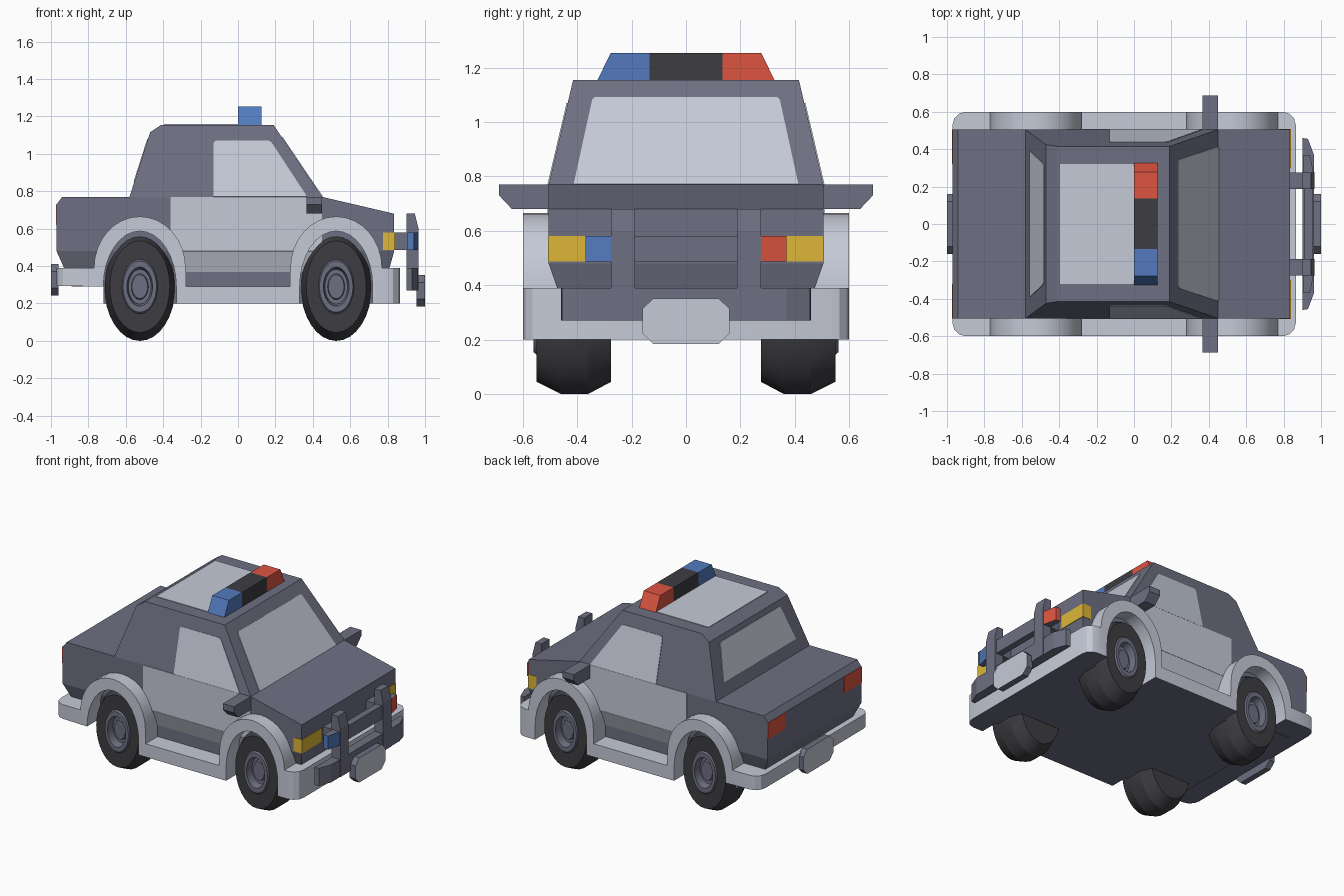
import bpy, bmesh, math
from mathutils import Vector

if "Cube" in bpy.data.objects:
    bpy.data.objects.remove(bpy.data.objects["Cube"])


def material(name, r, g, b):
    m = bpy.data.materials.new(name)
    m.diffuse_color = (r, g, b, 1)
    m.use_nodes = True
    m.node_tree.nodes["Principled BSDF"].inputs["Base Color"].default_value = m.diffuse_color
    return m


SLATE = material("slate paint", 0.155, 0.162, 0.225)
LIGHT = material("light grey", 0.56, 0.59, 0.68)
BLACK = material("black rubber", 0.047, 0.045, 0.053)
BLUE = material("blue lamp", 0.084, 0.195, 0.515)
RED = material("red lamp", 0.73, 0.09, 0.053)
YELLOW = material("yellow lamp", 0.72, 0.47, 0.04)


def finish(name, bm, mats, rule=None, smooth=None):
    bmesh.ops.recalc_face_normals(bm, faces=bm.faces)
    bm.normal_update()
    if rule:
        for f in bm.faces:
            f.material_index = rule(f)
    me = bpy.data.meshes.new(name)
    bm.to_mesh(me)
    bm.free()
    for m in mats:
        me.materials.append(m)
    ob = bpy.data.objects.new(name, me)
    bpy.context.collection.objects.link(ob)
    if smooth:
        bpy.context.view_layer.objects.active = ob
        ob.select_set(True)
        bpy.ops.object.shade_smooth_by_angle(angle=math.radians(smooth))
        ob.select_set(False)
    return ob


def loft_mesh(a, b):
    """Solid between two matching rings of points."""
    bm = bmesh.new()
    va, vb = [bm.verts.new(p) for p in a], [bm.verts.new(p) for p in b]
    bm.faces.new(va)
    bm.faces.new(vb)
    for i in range(len(a)):
        j = (i + 1) % len(a)
        bm.faces.new((va[i], va[j], vb[j], vb[i]))
    return bm


def side_prism(name, prof, y0, y1, mat):
    """Side (x, z) profile; y0 and y1 are functions of z."""
    return finish(name, loft_mesh([(x, y0(z), z) for x, z in prof],
                                  [(x, y1(z), z) for x, z in prof]), [mat])


def box(name, x, y, z, mat):
    ring = [(x[0], y[0]), (x[1], y[0]), (x[1], y[1]), (x[0], y[1])]
    return finish(name, loft_mesh([(p, q, z[0]) for p, q in ring],
                                  [(p, q, z[1]) for p, q in ring]), [mat])


def sheet(name, pts, mat):
    """Thin plate lying on a surface."""
    bm = bmesh.new()
    f = bm.faces.new([bm.verts.new(p) for p in pts])
    f.normal_update()
    n = f.normal * 0.004
    bm.free()
    return finish(name, loft_mesh([Vector(p) - n for p in pts],
                                  [Vector(p) + n for p in pts]), [mat])


def arc(cx, cz, rx, rz, a0, a1, n=16):
    return [(cx + rx * math.cos(math.radians(a0 + (a1 - a0) * i / n)),
             cz + rz * math.sin(math.radians(a0 + (a1 - a0) * i / n))) for i in range(n + 1)]


# half widths of the body at a height
def lower_y(z): return 0.505 - (0.48 - z) * 0.35
def upper_y(z): return 0.505
def cabin_y(z): return 0.505 - (z - 0.77) * 0.234
def neg(f): return lambda z: -f(z)


# body shell in three bands
for name, prof, fy in (
    ("lower_body", [(-.97, .48), (-.93, .39), (-.89, .29), (.785, .29), (.81, .39), (.835, .48)], lower_y),
    ("upper_body", [(-.97, .48), (-.97, .73), (-.94, .77), (.45, .77), (.835, .68), (.835, .48)], upper_y),
    ("cabin", [(-.58, .77), (-.47, 1.115), (-.41, 1.155), (.19, 1.155), (.45, .77)], cabin_y),
):
    side_prism(name, prof, neg(fy), fy, SLATE)
box("underbody", (-.72, .85), (-.47, .47), (.2, .38), SLATE)

# bumpers, sills and wheel arches as one full-width skirt
skirt = [(-.97, .39)]
skirt += arc(-.525, .39, .245, .275, 180, 0) + [(-.277, .29), (.277, .29)]
skirt += arc(.525, .39, .245, .275, 180, 0)
skirt += [(.865, .39), (.865, .2)]
skirt += [(.72, .2)] + arc(.525, .29, .195, .297, 0, 180) + [(.33, .2)]
skirt += [(-.33, .2)] + arc(-.525, .29, .195, .297, 0, 180) + [(-.97, .295)]
bm = loft_mesh([(x, -.6, z) for x, z in skirt], [(x, .6, z) for x, z in skirt])
corners = [e for e in bm.edges
           if all(abs(v.co.x - e.verts[0].co.x) < 1e-4 for v in e.verts)
           and all(abs(v.co.y) > .59 for v in e.verts)
           and e.verts[0].co.y * e.verts[1].co.y > 0
           and (e.verts[0].co.x > .86 or e.verts[0].co.x < -.96)]
bmesh.ops.bevel(bm, geom=corners, offset=.07, segments=3, profile=.5, affect='EDGES')
finish("bumpers_and_arches", bm, [LIGHT, SLATE],
       lambda f: 1 if f.normal.z < -.9 and f.calc_center_median().z < .3 else 0, 25)

# wheels: revolved tyre and hub section, slightly oval
section = [(0, .275), (.845, .275), (1, .36), (1, .46), (.845, .55), (.5, .55),
           (.47, .56), (.36, .56), (.32, .51), (.24, .51), (.22, .525), (0, .525)]
N = 32
for cx in (-.525, .525):
    for s in (-1, 1):
        bm = bmesh.new()
        rings = []
        for r, y in section:
            rings.append([bm.verts.new((cx + .19 * r * math.cos(t * math.tau / N), s * y,
                                        .29 + .29 * r * math.sin(t * math.tau / N)))
                          for t in range(N if r else 1)])
        for k, (a, b) in enumerate(zip(rings, rings[1:])):
            for i in range(N):
                j = (i + 1) % N
                vs = [a[i % len(a)], a[j % len(a)], b[j % len(b)], b[i % len(b)]]
                f = bm.faces.new(list(dict.fromkeys(vs)))
                f.material_index = 1 if k >= 5 else 0
        finish("wheel", bm, [BLACK, SLATE], None, 20)

for s in (-1, 1):
    # door panels and side windows
    def on_side(prof, fy): return [(x, s * fy(z), z) for x, z in prof]
    sheet("door_upper", on_side([(-.36, .48), (-.36, .77), (.38, .77), (.45, .68), (.45, .48)], upper_y), LIGHT)
    sheet("door_lower", on_side([(-.36, .48), (-.30, .29), (.30, .29), (.45, .48)], lower_y), LIGHT)
    sheet("side_window", on_side([(-.13, .77), (-.13, 1.06), (-.12, 1.07), (.165, 1.07),
                                  (.18, 1.06), (.37, .77)], cabin_y), LIGHT)
    # head and tail lamps
    box("headlight", (.775, .839), (s * .30, s * .508), (.487, .58), YELLOW)
    sheet("tail_light", [(-.97, s * .32, .62), (-.97, s * .505, .62),
                         (-.97, s * .505, .73), (-.97, s * .32, .73)], RED)
    # wing mirrors
    mirror = [(.49, .68), (.64, .68), (.687, .73), (.687, .77), (.49, .77)]
    finish("wing_mirror", loft_mesh([(.367, s * y, z) for y, z in mirror],
                                    [(.45, s * y, z) for y, z in mirror]), [SLATE])
    # push bar uprights, mounts and lamps
    side_prism("push_bar_upright", [(.90, .27), (.90, .68), (.945, .68), (.965, .6), (.965, .27)],
               lambda z: s * .187, lambda z: s * .275, SLATE)
    box("push_bar_mount", (.83, .91), (s * .187, s * .275), (.487, .58), SLATE)
    lamp = [(.905, .275), (.96, .275), (.94, .37), (.905, .37)]
    finish("push_bar_lamp", loft_mesh([(x, s * y, .487) for x, y in lamp],
                                      [(x, s * y, .58) for x, y in lamp]),
           [RED if s > 0 else BLUE, SLATE], lambda f: 1 if abs(f.normal.z) > .9 else 0)
box("push_bar_crossbar", (.91, .955), (-.19, .19), (.487, .58), SLATE)
bar = [(.90, -.46), (.93, -.455), (.962, -.37), (.962, .37), (.93, .455), (.90, .46)]
finish("push_bar_lower", loft_mesh([(x, y, .27) for x, y in bar], [(x, y, .39) for x, y in bar]), [SLATE])


# windscreen and rear window
def front_x(z): return .45 - (z - .77) * .26 / .385
def rear_x(z): return -.58 + (z - .77) * .11 / .345


for name, fx, half in (
    ("windscreen", front_x, [(.413, .77), (.345, 1.08), (.335, 1.09)]),
    ("rear_window", rear_x, [(.39, .85), (.325, 1.07), (.315, 1.08)]),
):
    ring = half + [(-y, z) for y, z in reversed(half)]
    sheet(name, [(fx(z), y, z) for y, z in ring], LIGHT)
sheet("roof_panel", [(-.395, -.32, 1.155), (.06, -.32, 1.155), (.06, .32, 1.155), (-.395, .32, 1.155)], LIGHT)

# roof light bar
for name, sec, mat in (
    ("light_bar_blue", [(-.325, 1.155), (-.135, 1.155), (-.135, 1.253), (-.277, 1.253)], BLUE),
    ("light_bar_middle", [(-.135, 1.155), (.135, 1.155), (.135, 1.253), (-.135, 1.253)], BLACK),
    ("light_bar_red", [(.325, 1.155), (.135, 1.155), (.135, 1.253), (.277, 1.253)], RED),
):
    finish(name, loft_mesh([(0, y, z) for y, z in sec], [(.125, y, z) for y, z in sec]), [mat])

# blank number plates, light on the outer face
for name, x0, x1, cz in (("front_plate", .955, 1.0, .268), ("rear_plate", -.96, -1.0, .327)):
    octagon = [(sy * y, cz + sz * z) for sy, sz, y, z in (
        (1, 1, .16, .045), (1, 1, .12, .084), (-1, 1, .12, .084), (-1, 1, .16, .045),
        (-1, -1, .16, .045), (-1, -1, .12, .084), (1, -1, .12, .084), (1, -1, .16, .045))]
    finish(name, loft_mesh([(x0, y, z) for y, z in octagon], [(x1, y, z) for y, z in octagon]),
           [SLATE, LIGHT], lambda f: 1 if abs(f.calc_center_median().x) > .99 else 0)
